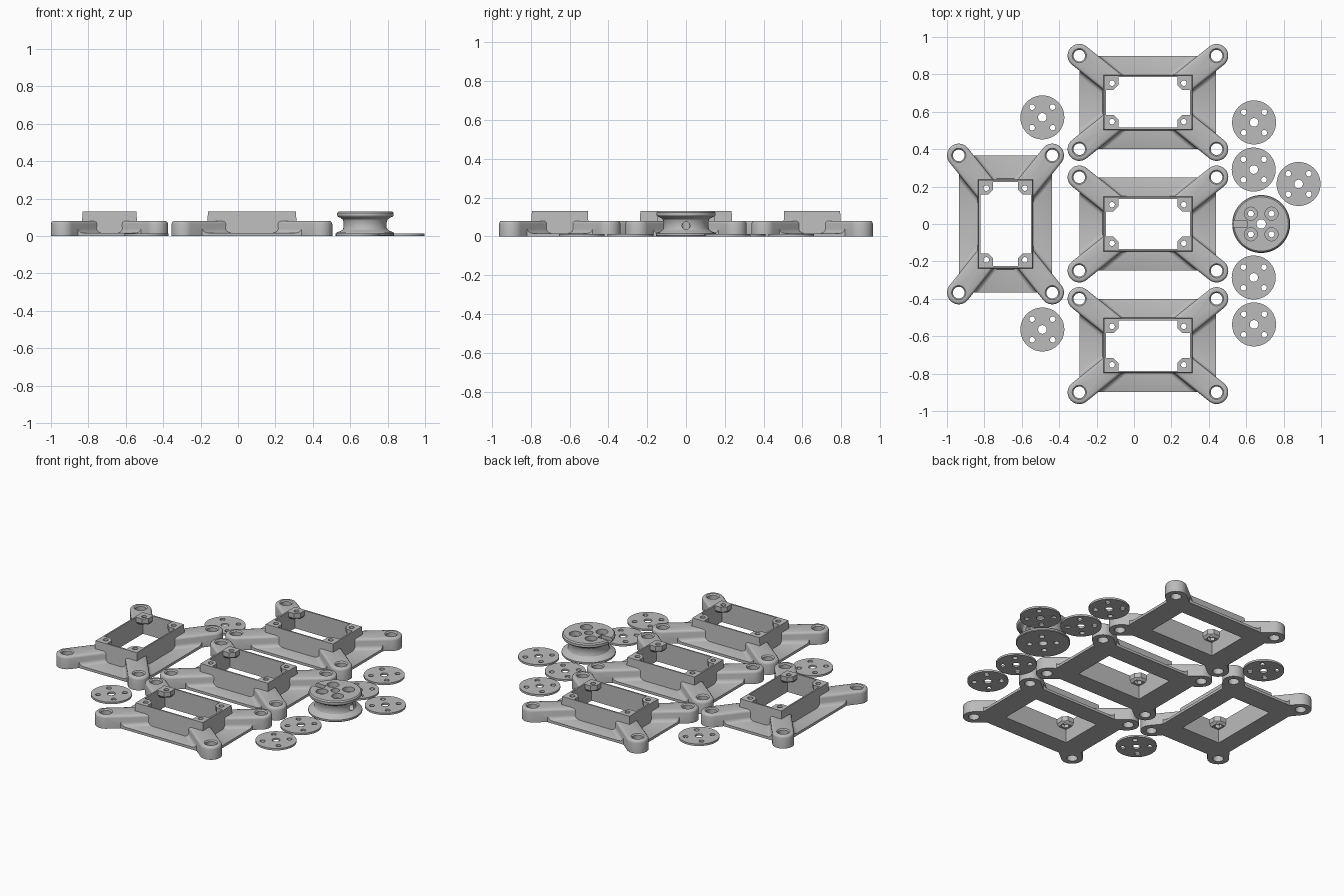
import bpy, bmesh, math
from mathutils import Vector, Matrix

cube = bpy.data.objects.get("Cube")
if cube:
    bpy.data.objects.remove(cube, do_unlink=True)

GREY = (0.5, 0.5, 0.5, 1.0)
plastic = bpy.data.materials.new("grey_plastic")
plastic.use_nodes = True
plastic.diffuse_color = GREY
plastic.node_tree.nodes["Principled BSDF"].inputs["Base Color"].default_value = GREY


def add_loft(bm, rings):
    """Closed solid through rings of equal point count."""
    loops = [[bm.verts.new(p) for p in ring] for ring in rings]
    n = len(loops[0])
    for a, b in zip(loops, loops[1:]):
        for i in range(n):
            j = (i + 1) % n
            bm.faces.new((a[i], a[j], b[j], b[i]))
    bm.faces.new(loops[0][::-1])
    bm.faces.new(loops[-1])


def solid(name, *lofts):
    bm = bmesh.new()
    for rings in lofts:
        add_loft(bm, rings)
    bmesh.ops.recalc_face_normals(bm, faces=bm.faces)
    mesh = bpy.data.meshes.new(name)
    bm.to_mesh(mesh)
    bm.free()
    mesh.materials.append(plastic)
    obj = bpy.data.objects.new(name, mesh)
    bpy.context.collection.objects.link(obj)
    return obj


def circle(r, z, x=0, y=0, n=32):
    return [(x + r * math.cos(math.tau * i / n), y + r * math.sin(math.tau * i / n), z)
            for i in range(n)]


def turned(profile, x=0, y=0, n=32):
    return [circle(r, z, x, y, n) for r, z in profile]


def rect(hx, hy, z, x=0, y=0):
    return [(x - hx, y - hy, z), (x + hx, y - hy, z), (x + hx, y + hy, z), (x - hx, y + hy, z)]


def combine(obj, other, operation):
    mod = obj.modifiers.new("combine", "BOOLEAN")
    mod.operation = operation
    mod.solver = "EXACT"
    mod.object = other
    bpy.context.view_layer.objects.active = obj
    bpy.ops.object.modifier_apply(modifier=mod.name)
    bpy.data.objects.remove(other, do_unlink=True)


def smooth(obj):
    bpy.ops.object.select_all(action="DESELECT")
    obj.select_set(True)
    bpy.context.view_layer.objects.active = obj
    bpy.ops.object.shade_smooth_by_angle(angle=math.radians(32))


def copies(obj, places, angle=0):
    for x, y in places:
        c = bpy.data.objects.new(obj.name, obj.data)
        bpy.context.collection.objects.link(c)
        c.location = (x, y, 0)
        c.rotation_euler.z = angle


CORNERS = [(sx, sy) for sx in (-1, 1) for sy in (-1, 1)]
FOOT_X, FOOT_Y = 0.367, 0.25
PLATE = (0.365, 0.249)


def on_arm(points, sx, sy):
    """Map (along, across, z) from a foot towards the frame corner."""
    d = Vector((-0.78, -0.625)).normalized()
    return [(sx * (FOOT_X + d.x * u - d.y * v), sy * (FOOT_Y + d.y * u + d.x * v), z)
            for u, v, z in points]


def capsule(r, z):
    arc = [math.pi * (0.5 + i / 20) for i in range(21)]
    return ([(r * math.cos(a), r * math.sin(a), z) for a in arc]
            + [(0.27, -r, z), (0.27, r, z)])


def skirt(u):
    half = [(0.086, 0), (0.086, 0.015), (0.074, 0.019), (0.066, 0.027), (0.062, 0.04)]
    return [(u, v, z) for v, z in half] + [(u, -v, z) for v, z in half[::-1]]


# Bracket: plate and slightly drafted raised frame
bracket = solid("mounting_bracket", [rect(*PLATE, 0), rect(*PLATE, 0.016)])
combine(bracket, solid("frame", [rect(0.243, 0.151, 0), rect(0.235, 0.144, 0.13)]), "UNION")

# Diagonal arms with rounded feet and filleted bases
for sx, sy in CORNERS:
    base = solid("arm_base", [on_arm(skirt(u), sx, sy) for u in (0, 0.28)])
    combine(base, solid("limit", [rect(*PLATE, -0.1), rect(*PLATE, 0.2)]), "INTERSECT")
    combine(bracket, base, "UNION")
    profile = [(0.0625, 0), (0.0625, 0.065), (0.0605, 0.0725), (0.055, 0.078), (0.0475, 0.08)]
    arm = solid("arm", [on_arm(capsule(r, z), sx, sy) for r, z in profile])
    combine(bracket, arm, "UNION")

# Central window
combine(bracket, solid("window", [rect(0.225, 0.135, -0.1), rect(0.225, 0.135, 0.3)]), "DIFFERENCE")


# Chamfered screw tabs in the frame corners
def tab(z, size, sx, sy):
    cx, cy, c = 0.232, 0.141, 0.026
    pts = [(0, 0), (size, 0), (size, size - c), (size - c, size), (0, size)]
    return [(sx * (cx - a), sy * (cy - b), z) for a, b in pts]


for sx, sy in CORNERS:
    combine(bracket, solid("tab", [tab(z, s, sx, sy) for z, s in
                                   ((0.085, 0.062), (0.1, 0.074), (0.13, 0.074))]), "UNION")

# Foot holes with chamfered rims, and screw holes with hexagonal pockets
holes = [turned([(0.031, -0.1), (0.031, 0.073), (0.043, 0.085)], sx * FOOT_X, sy * FOOT_Y)
         for sx, sy in CORNERS]
holes += [turned([(0.015, 0.05), (0.015, 0.2)], sx * 0.192, sy * 0.103, 20) for sx, sy in CORNERS]
combine(bracket, solid("holes", *holes), "DIFFERENCE")
pockets = [turned([(0.024, 0.05), (0.024, 0.105)], sx * 0.192, sy * 0.103, 6) for sx, sy in CORNERS]
combine(bracket, solid("pockets", *pockets), "DIFFERENCE")

smooth(bracket)
bracket.location = (0.0745, 0, 0)
copies(bracket, [(0.0745, 0.65), (0.0745, -0.65)])
copies(bracket, [(-0.687, 0)], math.pi / 2)

# Thin discs with five holes
disc = solid("drilled_disc", turned([(0.1175, 0), (0.1175, 0.012)], n=64))
drill = [turned([(0.023, -0.1), (0.023, 0.2)])]
drill += [turned([(0.015, -0.1), (0.015, 0.2)], sx * 0.055, sy * 0.055, 20) for sx, sy in CORNERS]
combine(disc, solid("drill", *drill), "DIFFERENCE")
smooth(disc)
disc.location = (0.88, 0.214, 0)
copies(disc, [(-0.49, 0.57), (-0.49, -0.564), (0.642, 0.543),
              (0.64, 0.291), (0.64, -0.286), (0.642, -0.537)])

# Grooved spool
spool = solid("spool", turned([
    (0.152, 0), (0.155, 0.004), (0.155, 0.014), (0.15, 0.02), (0.132, 0.026), (0.12, 0.035),
    (0.115, 0.048), (0.115, 0.075), (0.12, 0.088), (0.132, 0.097), (0.148, 0.104),
    (0.152, 0.11), (0.152, 0.123), (0.145, 0.13)], n=64))
bores = [turned([(0.025, -0.1), (0.025, 0.2)])]
bores += [turned([(0.016, -0.1), (0.016, 0.1), (0.035, 0.1), (0.035, 0.2)], sx * 0.055, sy * 0.055)
          for sx, sy in CORNERS]
combine(spool, solid("bores", *bores), "DIFFERENCE")

# Cord slot on the rim and cord hole in the groove
combine(spool, solid("slot", [rect(0.05, 0.02, z, -0.125) for z in (0.108, 0.2)]), "DIFFERENCE")
cord_hole = solid("cord_hole", turned([(0.02, 0.02), (0.02, 0.2)], n=24))
cord_hole.data.transform(Matrix.Translation((0, 0, 0.055)) @ Matrix.Rotation(math.pi / 2, 4, "Y"))
combine(spool, cord_hole, "DIFFERENCE")
smooth(spool)
spool.location = (0.68, 0, 0)
